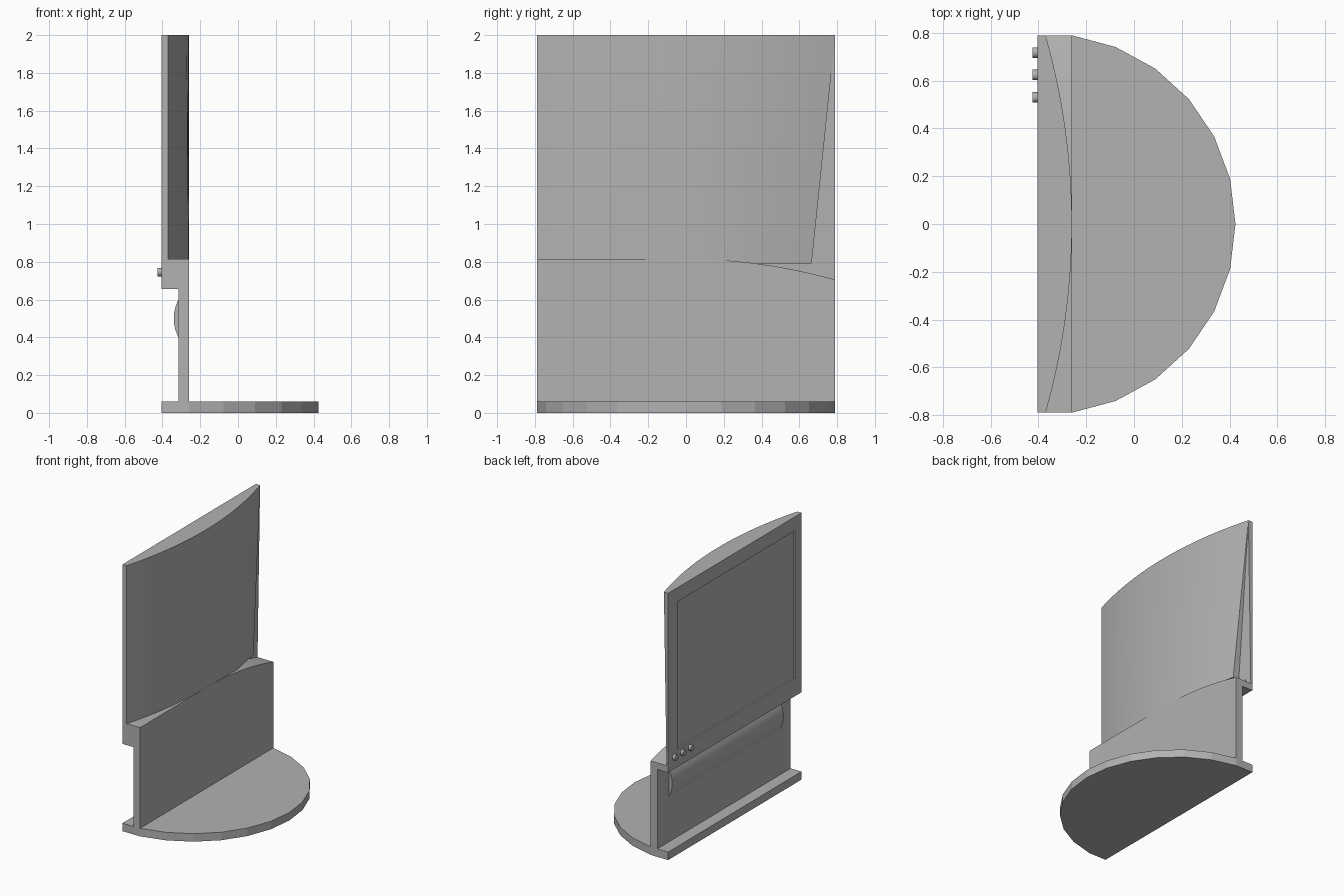
import bpy, bmesh, math
from mathutils import Vector

if "Cube" in bpy.data.objects:
    bpy.data.objects.remove(bpy.data.objects["Cube"])

grey = bpy.data.materials.new("grey plastic")
grey.use_nodes = True
COLOR = (0.445, 0.445, 0.445, 1)
grey.diffuse_color = COLOR
grey.node_tree.nodes["Principled BSDF"].inputs["Base Color"].default_value = COLOR

Y = 0.79        # half width
FRONT = -0.405  # screen side
PANEL = -0.393  # floor of the screen recess
BACK = -0.26    # rear of the stand


def loft(name, ring_a, ring_b, smooth=False):
    """Closed solid between two rings with equal point counts."""
    bm = bmesh.new()
    a = [bm.verts.new(p) for p in ring_a]
    b = [bm.verts.new(p) for p in ring_b]
    n = len(a)
    bm.faces.new(a[::-1])
    bm.faces.new(b)
    for i in range(n):
        j = (i + 1) % n
        bm.faces.new((a[i], a[j], b[j], b[i]))
    return finish(name, bm, smooth)


def finish(name, bm, smooth=False):
    bmesh.ops.recalc_face_normals(bm, faces=bm.faces)
    mesh = bpy.data.meshes.new(name)
    bm.to_mesh(mesh)
    bm.free()
    mesh.materials.append(grey)
    obj = bpy.data.objects.new(name, mesh)
    bpy.context.collection.objects.link(obj)
    if smooth:
        bpy.ops.object.select_all(action='DESELECT')
        obj.select_set(True)
        bpy.context.view_layer.objects.active = obj
        bpy.ops.object.shade_smooth_by_angle(angle=math.radians(30))
    return obj


def extrude_x(name, yz, x0, x1, smooth=False):
    return loft(name, [(x0, y, z) for y, z in yz], [(x1, y, z) for y, z in yz], smooth)


def extrude_y(name, xz, y0, y1, smooth=False):
    return loft(name, [(x, y0, z) for x, z in xz], [(x, y1, z) for x, z in xz], smooth)


# Base: rectangle with a twelve-sided round rear
R, CX, END = 0.798, -0.373, math.radians(81.9)
plan = [(FRONT, -Y)]
for i in range(13):
    t = -END + 2 * END * i / 12
    plan.append((CX + R * math.cos(t), R * math.sin(t)))
plan.append((FRONT, Y))
loft("base", [(x, y, 0) for x, y in plan], [(x, y, 0.06) for x, y in plan])

# Upright stand panel
extrude_x("stand", [(-Y, 0.05), (Y, 0.05), (Y, 0.66), (-Y, 0.66)], -0.315, BACK)

# Shoulder block whose top falls away in a curve on one side
top = [(Y * i / 16, 0.815 - 0.11 * (i / 16) ** 2) for i in range(16, -1, -1)]
extrude_x("shoulder", [(-Y, 0.655), (Y, 0.655)] + top + [(-Y, 0.815)], PANEL, BACK, True)

# Shallow rounded bar on the stand
rad = 0.2125
half = math.asin(0.1 / rad)
arc = []
for i in range(13):
    t = -half + 2 * half * i / 12
    arc.append((-0.34 + rad - rad * math.cos(t), 0.5 + rad * math.sin(t)))
extrude_y("rounded_bar", arc, -0.67, 0.65, True)

# Screen bezel: rectangular ring
bm = bmesh.new()
outer = [(-Y, 0.655), (Y, 0.655), (Y, 2), (-Y, 2)]
inner = [(-0.71, 0.79), (0.677, 0.79), (0.677, 1.895), (-0.71, 1.895)]
rings = [[bm.verts.new((x, y, z)) for y, z in pts]
         for pts, x in ((outer, PANEL), (outer, FRONT), (inner, FRONT), (inner, PANEL))]
for k in range(4):
    p, q = rings[k], rings[(k + 1) % 4]
    for i in range(4):
        j = (i + 1) % 4
        bm.faces.new((p[i], p[j], q[j], q[i]))
finish("screen_bezel", bm)

# Screen panel: thins out toward the lower corner beside the knobs
loft("screen_panel", [(PANEL, y, z) for y, z in outer],
     [(-0.37, -Y, 0.655), (PANEL + 0.001, Y, 0.655), (-0.37, Y, 2), (-0.37, -Y, 2)])


# Curved rear housing, narrower at its lower end on one side
def bulge(y):
    r = (Y * Y + 0.11 ** 2) / (2 * 0.11)
    return BACK - r + math.sqrt(r * r - y * y)


def housing_ring(z, y_end):
    n = 32
    ys = [-Y + (y_end + Y) * i / n for i in range(n + 1)]
    return [(PANEL, -Y, z)] + [(bulge(y), y, z) for y in ys] + [(PANEL, y_end, z)]


loft("rear_housing", housing_ring(0.79, 0.665), housing_ring(2, Y), True)

# Row of three control knobs
for k, y in enumerate((0.718, 0.624, 0.53)):
    circle = [(y + 0.022 * math.cos(2 * math.pi * i / 16),
               0.745 + 0.022 * math.sin(2 * math.pi * i / 16)) for i in range(16)]
    extrude_x("knob_%d" % (k + 1), circle, -0.425, -0.385, True)
